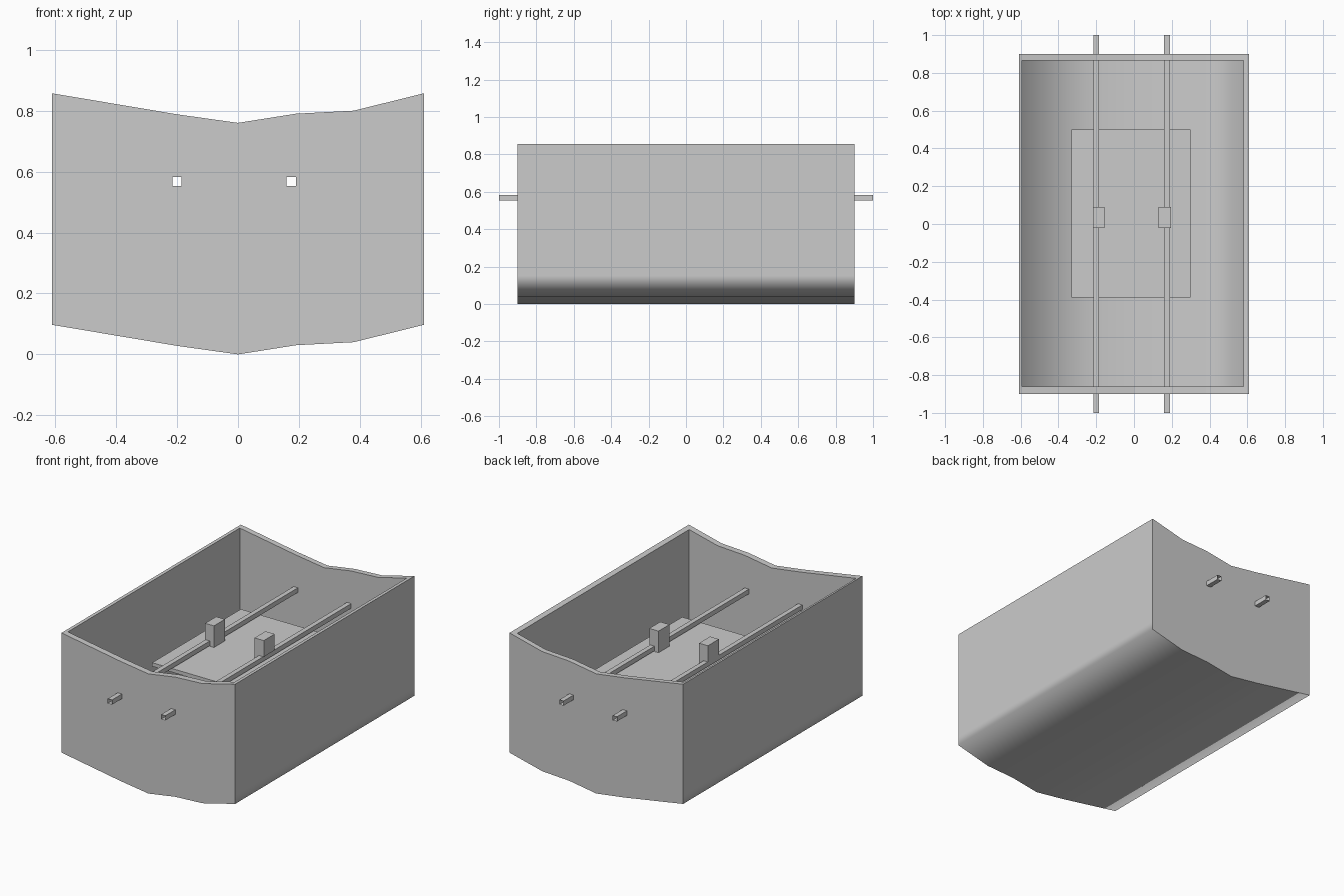
import bpy, bmesh

if "Cube" in bpy.data.objects:
    bpy.data.objects.remove(bpy.data.objects["Cube"])


def finish(bm, name, recalc=True):
    bmesh.ops.remove_doubles(bm, verts=bm.verts[:], dist=1e-5)
    if recalc:
        bmesh.ops.recalc_face_normals(bm, faces=bm.faces[:])
    me = bpy.data.meshes.new(name)
    bm.to_mesh(me)
    bm.free()
    ob = bpy.data.objects.new(name, me)
    bpy.context.collection.objects.link(ob)
    return ob


def prism(name, pts, y0, y1, caps=True):
    """Extrude a closed x-z profile along y."""
    bm = bmesh.new()
    a, b = [[bm.verts.new((x, y, z)) for x, z in pts] for y in (y0, y1)]
    n = len(pts)
    for i in range(n):
        j = (i + 1) % n
        bm.faces.new((a[i], a[j], b[j], b[i]))
    if caps:
        bm.faces.new(a)
        bm.faces.new(b)
    return finish(bm, name)


def rect(x0, x1, z0, z1):
    return [(x0, z0), (x1, z0), (x1, z1), (x0, z1)]


# open tub: keel profile for outer and inner skins
H = 0.76
outer = [(-.61, .097), (-.2, .028), (0, 0), (.19, .03), (.38, .04), (.61, .097)]
inner = [(-.593, .124), (-.2, .058), (0, .03), (.19, .06), (.38, .07), (.58, .12)]
outer_top = [(x, z + H) for x, z in outer]
inner_top = [(-.593, .853)] + outer_top[1:-1] + [(.58, .849)]

bm = bmesh.new()
rims = []
for low, top, y0, y1 in ((outer, outer_top, -.9, .9), (inner, inner_top, -.86, .865)):
    lip = .055
    left, right = low[0], low[-1]
    path = [top[0], (left[0], left[1] + lip)] + low + [(right[0], right[1] + lip), top[-1]]
    mids = top[1:-1][::-1]
    ends = [[bm.verts.new((x, y, z)) for x, z in path + mids] for y in (y0, y1)]
    n = len(path)
    for i in range(n - 1):
        bm.faces.new((ends[0][i], ends[0][i + 1], ends[1][i + 1], ends[1][i]))
    for loop in ends:
        bm.faces.new(loop)
    rims.append([[e[0]] + e[n:][::-1] + [e[n - 1]] for e in ends])
# rim joining both skins
for e in (0, 1):
    o, q = rims[0][e], rims[1][e]
    for i in range(len(o) - 1):
        bm.faces.new((o[i], o[i + 1], q[i + 1], q[i]))
for k in (0, -1):
    bm.faces.new((rims[0][0][k], rims[0][1][k], rims[1][1][k], rims[1][0][k]))
# smooth only across the lengthwise edges of the bottom
for f in bm.faces:
    f.smooth = True
for e in bm.edges:
    a, b = (v.co for v in e.verts)
    e.smooth = abs(a.y - b.y) > 1 and a.z < .2
tub = finish(bm, "tub")

# hollow rails passing through the end walls
for side, x0, x1 in (("left", -.215, -.185), ("right", .16, .19)):
    section = rect(x0, x1, .553, .583)
    cutter = prism("rail_hole", section, -1.1, 1.1)
    cutter.hide_render = True
    mod = tub.modifiers.new("hole", 'BOOLEAN')
    mod.operation = 'DIFFERENCE'
    mod.solver = 'EXACT'
    mod.object = cutter
    bpy.context.view_layer.objects.active = tub
    bpy.ops.object.modifier_apply(modifier=mod.name)
    bpy.data.objects.remove(cutter)
    prism(side + "_rail", section, -1, 1, caps=False)

# sliding blocks, notched over the rails
prism("left_block", [(-.217, .584), (-.184, .584), (-.184, .55),
                     (-.155, .55), (-.155, .687), (-.217, .687)], -.02, .09)
prism("right_block", [(.13, .55), (.159, .55), (.159, .584),
                      (.195, .584), (.195, .687), (.13, .687)], -.02, .09)

# flat plate under the rails
prism("plate", rect(-.33, .3, .525, .548), -.39, .5)
